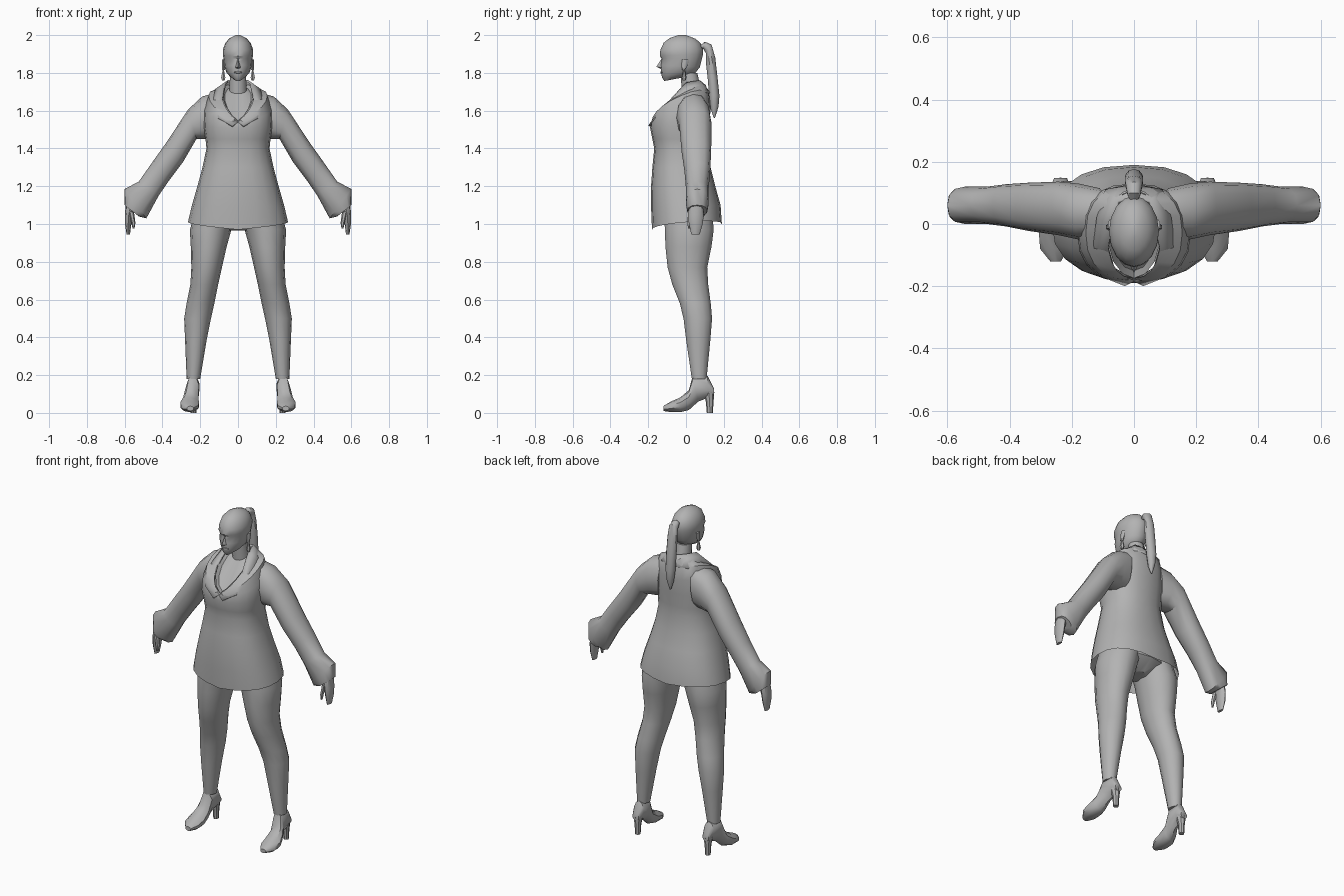
import bpy, bmesh, math
from mathutils import Vector

grey = bpy.data.materials.new("plain grey")
grey.diffuse_color = (0.45, 0.45, 0.45, 1)


def finish(name, bm, mirror=False, angle=40):
    bmesh.ops.recalc_face_normals(bm, faces=bm.faces)
    me = bpy.data.meshes.new(name)
    bm.to_mesh(me)
    bm.free()
    ob = bpy.data.objects.new(name, me)
    bpy.context.collection.objects.link(ob)
    me.materials.append(grey)
    bpy.ops.object.select_all(action='DESELECT')
    ob.select_set(True)
    bpy.context.view_layer.objects.active = ob
    bpy.ops.object.shade_smooth_by_angle(angle=math.radians(angle))
    if mirror:
        ob.modifiers.new("mirror", 'MIRROR')
    return ob


def loft(name, rings, n=12, mirror=False, caps=(True, True), power=1.0, angle=40):
    """Skin through oval rings: two opposite points, half-size vector, side lift."""
    bm = bmesh.new()
    loops = []
    for a, b, h, lift in rings:
        a, b, h = Vector(a), Vector(b), Vector(h)
        loop = []
        for i in range(n):
            t = 2 * math.pi * i / n
            c, s = math.cos(t), math.sin(t)
            c = math.copysign(abs(c) ** power, c)
            s = math.copysign(abs(s) ** power, s)
            p = (a + b) / 2 + (a - b) / 2 * c + h * s
            p.z += lift * abs(s)
            loop.append(bm.verts.new(p))
        loops.append(loop)
    for lo, hi in zip(loops, loops[1:]):
        for i in range(n):
            j = (i + 1) % n
            bm.faces.new((lo[i], lo[j], hi[j], hi[i]))
    for use, loop in zip(caps, (loops[0], loops[-1])):
        if use:
            bm.faces.new(loop)
    return finish(name, bm, mirror, angle)


def side_ring(yf, zf, yb, zb, hw, lift=0.0, x=0.0):
    return (x, yf, zf), (x, yb, zb), (hw, 0, 0), lift


def front_ring(x1, z1, x2, z2, y, hy):
    return (x1, y, z1), (x2, y, z2), (0, hy, 0), 0.0


# Jacket, open at the hem
loft("jacket", [side_ring(*r) for r in (
    (-.18, .97, .19, 1.0, .265, .025),
    (-.185, 1.09, .183, 1.10, .245),
    (-.185, 1.2, .155, 1.2, .215),
    (-.178, 1.3, .13, 1.3, .188),
    (-.168, 1.4, .118, 1.4, .167),
    (-.178, 1.45, .12, 1.45, .172),
    (-.19, 1.51, .125, 1.53, .182),
    (-.186, 1.53, .13, 1.61, .178, .04),
    (-.182, 1.537, .125, 1.67, .155, .075),
    (-.174, 1.545, .11, 1.72, .085, .06))],
    n=20, caps=(False, False), power=.85)

# Neck and the chest inside the neckline
loft("neck", [side_ring(*r) for r in (
    (-.174, 1.545, .11, 1.72, .085, .06),
    (-.15, 1.548, .09, 1.715, .07, .04),
    (-.02, 1.69, .075, 1.73, .047),
    (-.03, 1.80, .06, 1.80, .043))], n=14, caps=(False, True))

# Folded collar and lapels
inner = [(0, .085, 1.745), (.05, .07, 1.757), (.067, 0, 1.745),
         (.083, -.08, 1.655), (.063, -.145, 1.58), (0, -.18, 1.537)]
outer = [(0, .125, 1.69), (.09, .108, 1.695), (.117, .02, 1.71),
         (.132, -.08, 1.645), (.105, -.165, 1.56), (.03, -.195, 1.518)]
bm = bmesh.new()
vi, vo = ([bm.verts.new(p) for p in e] for e in (inner, outer))
for k in range(5):
    bm.faces.new((vi[k], vi[k + 1], vo[k + 1], vo[k]))
collar = finish("collar", bm, True, 30)
thick = collar.modifiers.new("thickness", 'SOLIDIFY')
thick.thickness, thick.offset = .012, 0

# Sleeves with flared cuffs
loft("sleeve", [front_ring(*r) for r in (
    (.10, 1.70, .12, 1.45, .035, .08),
    (.19, 1.675, .165, 1.45, .04, .09),
    (.265, 1.605, .22, 1.45, .05, .086),
    (.38, 1.43, .29, 1.33, .055, .078),
    (.455, 1.325, .365, 1.23, .06, .068),
    (.525, 1.225, .42, 1.15, .06, .06),
    (.60, 1.185, .485, 1.03, .06, .06),
    (.60, 1.10, .525, 1.04, .06, .052))], mirror=True, power=.85)

# Hands and thumbs
loft("hand", [front_ring(*r) for r in (
    (.595, 1.12, .54, 1.09, .055, .035),
    (.598, 1.05, .56, 1.04, .052, .042),
    (.598, 1.0, .565, .995, .052, .036),
    (.59, .945, .572, .945, .05, .022))], n=8, mirror=True)
loft("thumb", [front_ring(*r) for r in (
    (.58, 1.07, .55, 1.06, .025, .016),
    (.565, 1.01, .543, 1.005, .018, .012),
    (.558, .975, .548, .975, .016, .006))], n=6, mirror=True)

# Trousers: outer x, inner x, front y, back y at each height
loft("trouser_leg", [front_ring(xo, z, xi, z, (yf + yb) / 2, (yb - yf) / 2)
     for z, xo, xi, yf, yb in (
    (1.08, .22, .0, -.12, .14),
    (.97, .255, .035, -.115, .15),
    (.88, .25, .06, -.112, .138),
    (.77, .247, .085, -.10, .115),
    (.68, .252, .105, -.075, .12),
    (.58, .272, .125, -.035, .133),
    (.50, .285, .143, -.015, .14),
    (.38, .28, .167, .0, .13),
    (.18, .272, .20, .03, .11))], n=14, mirror=True)

# Hips closing the gap between the legs
loft("hips", [side_ring(*r) for r in (
    (-.05, .965, .08, .965, .05),
    (-.13, 1.02, .15, 1.03, .19),
    (-.13, 1.10, .13, 1.10, .2))], n=14)

# Shoes: top and bottom heights along the foot
loft("shoe", [side_ring(y, zt, y + dy, zb, hw, 0, x)
     for y, dy, zt, zb, hw, x in (
    (-.12, 0, .036, .01, .018, .252),
    (-.08, 0, .06, .004, .048, .256),
    (-.03, 0, .082, .004, .052, .256),
    (.015, 0, .12, .015, .042, .25),
    (.035, .03, .195, .06, .035, .24),
    (.115, 0, .195, .08, .034, .236),
    (.148, 0, .13, .09, .022, .236))], n=10, mirror=True)
loft("shoe_heel", [side_ring(yf, z, yb, z, hw, 0, .236)
     for z, yf, yb, hw in (
    (.11, .09, .15, .028), (.06, .105, .146, .018), (0, .11, .142, .015))],
    n=8, mirror=True)

# Head with a slight step below the fringe
loft("head", [side_ring(*r) for r in (
    (-.115, 1.757, -.02, 1.775, .02),
    (-.127, 1.775, .02, 1.785, .042),
    (-.131, 1.80, .05, 1.80, .06),
    (-.135, 1.84, .073, 1.83, .073),
    (-.128, 1.875, .086, 1.88, .077),
    (-.139, 1.89, .09, 1.90, .08),
    (-.136, 1.92, .09, 1.925, .08),
    (-.118, 1.96, .078, 1.955, .068),
    (-.085, 1.985, .052, 1.98, .046),
    (-.04, 2.0, .0, 2.0, .012))], n=16)

# Nose
bm = bmesh.new()
top, tip, low, left, right = (bm.verts.new(p) for p in (
    (0, -.127, 1.88), (0, -.157, 1.832), (0, -.13, 1.82),
    (-.016, -.128, 1.828), (.016, -.128, 1.828)))
for f in ((top, left, tip), (top, tip, right), (tip, left, low), (tip, low, right)):
    bm.faces.new(f)
finish("nose", bm)

# Lips
loft("lips", [front_ring(x, 1.803 + h, x, 1.803 - h, -.126, d)
     for x, h, d in ((-.022, .002, .003), (0, .009, .011), (.022, .002, .003))], n=6)

# Ears and drop earrings
loft("ear", [side_ring(yf, z, yb, z, .008, 0, .077) for z, yf, yb in (
    (1.815, -.02, -.005), (1.84, -.025, .01), (1.87, -.02, .015))], n=6, mirror=True)
loft("earring", [side_ring(-.01 - r, z, -.01 + r, z, r, 0, .078) for z, r in (
    (1.82, .003), (1.775, .013), (1.76, .008))], n=6, mirror=True)

# Ponytail
loft("ponytail", [side_ring(*r) for r in (
    (.075, 1.925, .075, 1.945, .012),
    (.09, 1.93, .10, 1.965, .022),
    (.105, 1.905, .135, 1.95, .027),
    (.105, 1.86, .155, 1.88, .03),
    (.115, 1.77, .167, 1.775, .031),
    (.122, 1.68, .177, 1.68, .029),
    (.13, 1.61, .172, 1.62, .02),
    (.148, 1.56, .153, 1.56, .004))], n=10)
